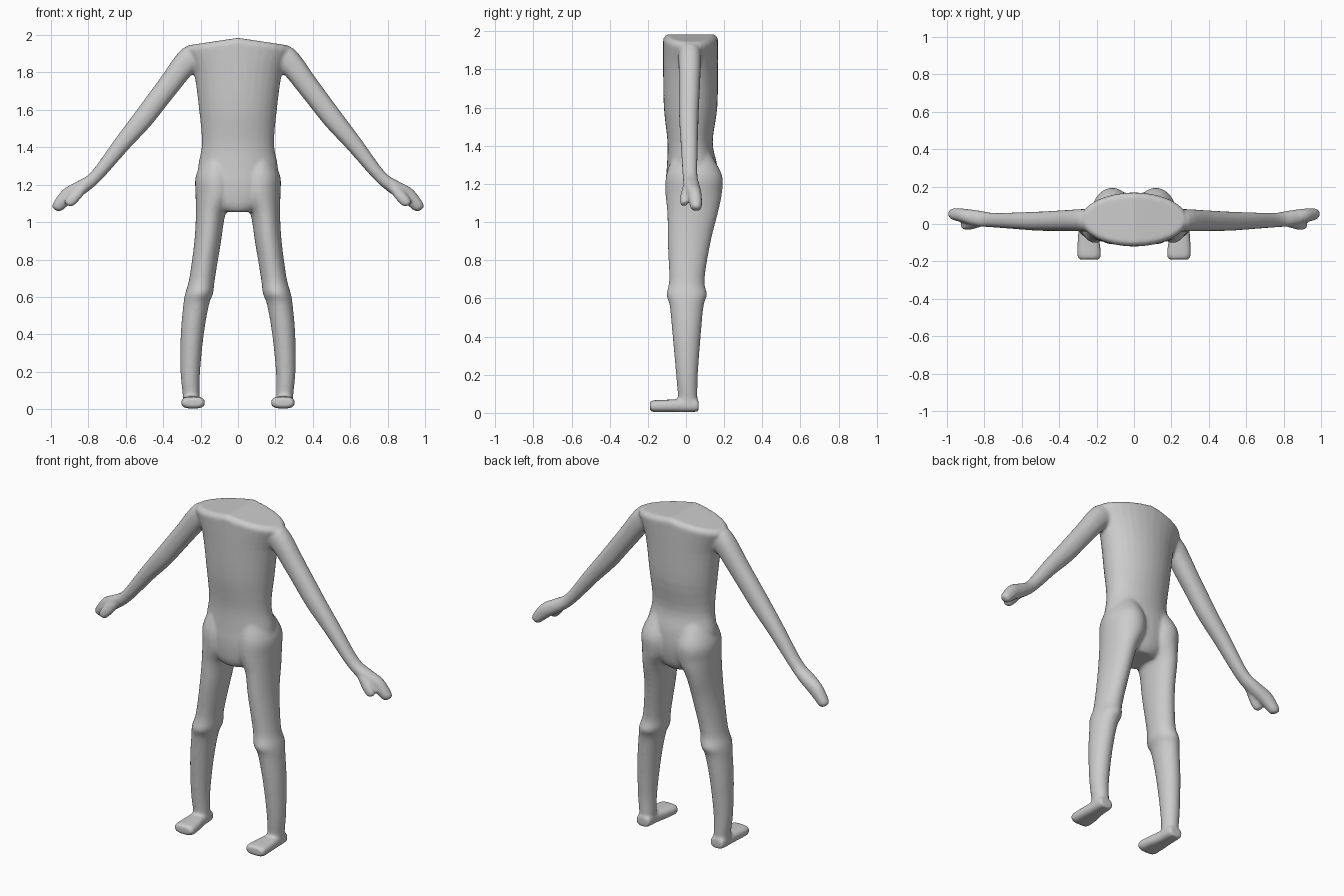
import bpy, bmesh, math
from mathutils import Vector

if "Cube" in bpy.data.objects:
    bpy.data.objects.remove(bpy.data.objects["Cube"])

N = 32      # points per ring
STEPS = 4   # spline steps between sections


def catmull(a, b, c, d, t):
    return 0.5 * (2 * b + (c - a) * t + (2 * a - 5 * b + 4 * c - d) * t * t
                  + (3 * b - a - 3 * c + d) * t ** 3)


def spow(v, p):
    return math.copysign(abs(v) ** p, v)


def loft(bm, sections, p=1.0, mirror=1, post=None, smooth=True):
    """Skin closed rings; each section is (centre, half axis u, half axis v)."""
    S = [[Vector(q) for q in s] for s in sections]
    full = []
    for i in range(len(S) - 1):
        k = [S[max(i - 1, 0)], S[i], S[i + 1], S[min(i + 2, len(S) - 1)]]
        for j in range(STEPS):
            t = j / STEPS
            full.append([catmull(k[0][m], k[1][m], k[2][m], k[3][m], t) if smooth
                         else k[1][m].lerp(k[2][m], t) for m in range(3)])
    full.append(S[-1])

    def place(co):
        co = post(co) if post else co
        return bm.verts.new((co.x * mirror, co.y, co.z))

    rings = []
    for c, u, v in full:
        ring = []
        for i in range(N):
            a = 2 * math.pi * i / N
            ring.append(place(c + u * spow(math.cos(a), p) + v * spow(math.sin(a), p)))
        rings.append(ring)
    faces = []
    for r, s in zip(rings, rings[1:]):
        for i in range(N):
            j = (i + 1) % N
            faces.append(bm.faces.new((r[i], r[j], s[j], s[i])))
    for ring, c in ((rings[0], full[0][0]), (rings[-1], full[-1][0])):
        tip = place(c.copy())
        for i in range(N):
            faces.append(bm.faces.new((ring[i], ring[(i + 1) % N], tip)))
    bmesh.ops.recalc_face_normals(bm, faces=faces)


def level(z, x0, x1, y0, y1):
    """Horizontal section from its extents."""
    return (((x0 + x1) / 2, (y0 + y1) / 2, z), ((x1 - x0) / 2, 0, 0), (0, (y1 - y0) / 2, 0))


def upright(y, x0, x1, z0, z1):
    """Section facing y from its extents."""
    return (((x0 + x1) / 2, y, (z0 + z1) / 2), ((x1 - x0) / 2, 0, 0), (0, 0, (z1 - z0) / 2))


def across(ux, uz, lx, lz, y0, y1):
    """Arm section from its upper and lower edge points and depth."""
    return (((ux + lx) / 2, (y0 + y1) / 2, (uz + lz) / 2),
            ((ux - lx) / 2, 0, (uz - lz) / 2), (0, (y1 - y0) / 2, 0))


def shoulder_slope(co):
    f = min(max((co.z - 1.8) / 0.15, 0), 1)
    co.z -= 0.15 * abs(co.x) * f
    return co


bm = bmesh.new()

# Torso with sloping shoulder top
torso = [(1.055, .10, -.08, .12), (1.10, .17, -.10, .15), (1.20, .215, -.107, .168),
         (1.30, .213, -.10, .163), (1.42, .193, -.097, .14), (1.60, .208, -.116, .164),
         (1.80, .236, -.12, .168), (1.955, .285, -.12, .168)]
loft(bm, [level(z, -w, w, a, b) for z, w, a, b in torso], post=shoulder_slope)
loft(bm, [level(z, -w, w, a, b) for z, w, a, b in
          [(1.90, .26, -.119, .167), (1.965, .287, -.119, .167), (1.985, .27, -.10, .15)]],
     post=shoulder_slope, smooth=False)

leg = [(1.37, .04, .17, -.06, .12), (1.25, .008, .225, -.103, .188), (1.15, .008, .227, -.108, .188),
       (1.05, .065, .225, -.098, .168), (.90, .09, .233, -.096, .13), (.70, .123, .26, -.088, .097),
       (.62, .133, .282, -.102, .11), (.56, .155, .292, -.085, .092), (.40, .183, .306, -.07, .077),
       (.20, .203, .307, -.052, .062), (.08, .205, .296, -.042, .06), (.03, .205, .296, -.042, .06)]
foot = [(.066, .22, .28, .015, .055), (.055, .205, .294, .006, .07), (-.03, .198, .297, .004, .072),
        (-.10, .183, .302, .004, .069), (-.17, .177, .303, .004, .066), (-.19, .19, .292, .016, .056)]
arm = [(.20, 1.93, .13, 1.78, -.04, .07), (.295, 1.93, .215, 1.815, -.04, .08),
       (.43, 1.75, .34, 1.675, -.037, .073), (.557, 1.578, .463, 1.52, -.036, .066),
       (.66, 1.44, .585, 1.39, -.028, .062), (.785, 1.268, .725, 1.232, -.018, .06),
       (.865, 1.215, .80, 1.165, -.012, .072), (.935, 1.175, .885, 1.108, .008, .082),
       (.99, 1.10, .94, 1.063, .022, .083), (.992, 1.075, .965, 1.057, .04, .07)]
thumb = [(.84, 1.21, .80, 1.18, -.015, .03), (.90, 1.15, .85, 1.115, -.03, .016),
         (.928, 1.11, .88, 1.087, -.03, .01), (.918, 1.092, .898, 1.083, -.02, 0)]

for side in (1, -1):
    loft(bm, [level(*s) for s in leg], mirror=side)
    loft(bm, [upright(*s) for s in foot], p=0.7, mirror=side)
    loft(bm, [across(*s) for s in arm], p=0.9, mirror=side)
    loft(bm, [across(*s) for s in thumb], mirror=side)

me = bpy.data.meshes.new("body")
bm.to_mesh(me)
bm.free()
body = bpy.data.objects.new("body", me)
bpy.context.collection.objects.link(body)

# Fuse all parts into one smooth skin
fuse = body.modifiers.new("fuse", 'REMESH')
fuse.mode = 'VOXEL'
fuse.voxel_size = 0.009
fuse.use_smooth_shade = True
relax = body.modifiers.new("relax", 'SMOOTH')
relax.factor = 0.5
relax.iterations = 6
